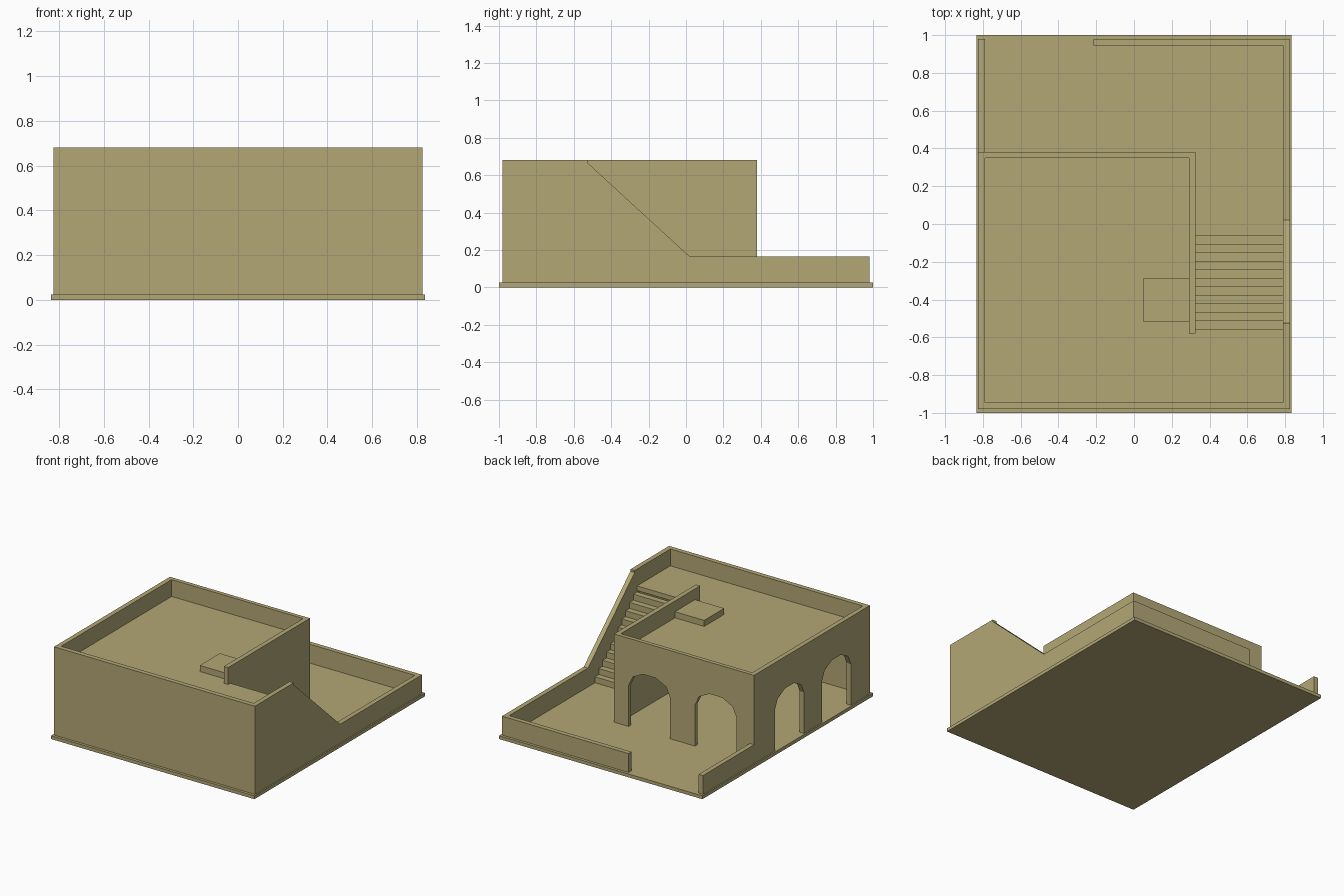
import bpy, bmesh, math

if "Cube" in bpy.data.objects:
    bpy.data.objects.remove(bpy.data.objects["Cube"])

FLOOR, ROOF, TOP, LOW = 0.025, 0.555, 0.68, 0.165
mat = bpy.data.materials.new("sandstone")
mat.diffuse_color = (0.45, 0.39, 0.18, 1)
mat.use_nodes = True
mat.node_tree.nodes["Principled BSDF"].inputs["Base Color"].default_value = mat.diffuse_color


def prism(name, axis, profile, lo, hi):
    """Extrude a closed 2D profile along an axis from lo to hi."""
    place = {"x": lambda u, v, w: (w, u, v),
             "y": lambda u, v, w: (u, w, v),
             "z": lambda u, v, w: (u, v, w)}[axis]
    bm = bmesh.new()
    a = [bm.verts.new(place(u, v, lo)) for u, v in profile]
    b = [bm.verts.new(place(u, v, hi)) for u, v in profile]
    bm.faces.new(a)
    bm.faces.new(b[::-1])
    n = len(a)
    for i in range(n):
        j = (i + 1) % n
        bm.faces.new((a[i], b[i], b[j], a[j]))
    bmesh.ops.recalc_face_normals(bm, faces=bm.faces)
    me = bpy.data.meshes.new(name)
    bm.to_mesh(me)
    bm.free()
    me.materials.append(mat)
    ob = bpy.data.objects.new(name, me)
    bpy.context.collection.objects.link(ob)
    return ob


def box(name, x0, x1, y0, y1, z0, z1):
    return prism(name, "z", [(x0, y0), (x1, y0), (x1, y1), (x0, y1)], z0, z1)


def arched(start, end, top, centres, half=0.17, spring=0.33, rise=0.12):
    """Wall outline with arched openings cut up from the floor."""
    pts = [(start, top), (start, FLOOR)]
    for c in centres:
        pts.append((c - half, FLOOR))
        for k in range(6):
            t = math.pi * (1 - k / 5)
            pts.append((c + half * math.cos(t), spring + rise * math.sin(t)))
        pts.append((c + half, FLOOR))
    return pts + [(end, FLOOR), (end, top)]


# Ground slab
box("base_slab", -0.835, 0.835, -1, 1, 0, FLOOR)

# House walls, rising above the roof as a parapet
box("front_wall", -0.79, 0.79, -0.98, -0.945, FLOOR, TOP)
prism("left_arcade_wall", "x", arched(-0.98, 0.38, TOP, [-0.585, -0.035]), -0.825, -0.79)
prism("back_arcade_wall", "y", arched(-0.79, 0.325, TOP, [-0.51, 0.035]), 0.35, 0.38)

# Right wall slopes down beside the stairs to the courtyard wall
prism("right_wall", "x", [(-0.98, FLOOR), (0.98, FLOOR), (0.98, LOW), (0.02, LOW),
                          (-0.525, 0.665), (-0.525, TOP), (-0.98, TOP)], 0.79, 0.825)

# Wall between rooms and stairs, with a doorway under the landing
inner = arched(-0.945, 0.35, TOP, [-0.695])
inner[0] = (-0.945, ROOF - 0.01)
inner += [(-0.58, TOP), (-0.58, ROOF - 0.01)]
prism("stair_wall", "x", inner, 0.29, 0.325)

# Roof terrace with landing at the stair head
prism("roof_terrace", "z", [(-0.79, -0.945), (0.79, -0.945), (0.79, -0.555), (0.325, -0.555),
                            (0.325, -0.58), (0.29, -0.58), (0.29, 0.35), (-0.79, 0.35)],
      ROOF - 0.035, ROOF)
box("roof_block", 0.05, 0.29, -0.52, -0.285, ROOF, 0.6)

# Stairs
steps = 12
rise, run = (ROOF - FLOOR) / steps, 0.045
profile = [(-0.06, FLOOR)]
for i in range(steps - 1):
    y = -0.06 - i * run
    profile += [(y, FLOOR + (i + 1) * rise), (y - run, FLOOR + (i + 1) * rise)]
profile.append((profile[-1][0], FLOOR))
prism("stairs", "x", profile, 0.325, 0.79)

# Courtyard walls with a gateway gap at the back
box("courtyard_left_wall", -0.825, -0.79, 0.38, 0.98, FLOOR, LOW)
box("courtyard_back_wall", -0.215, 0.79, 0.945, 0.98, FLOOR, LOW)
